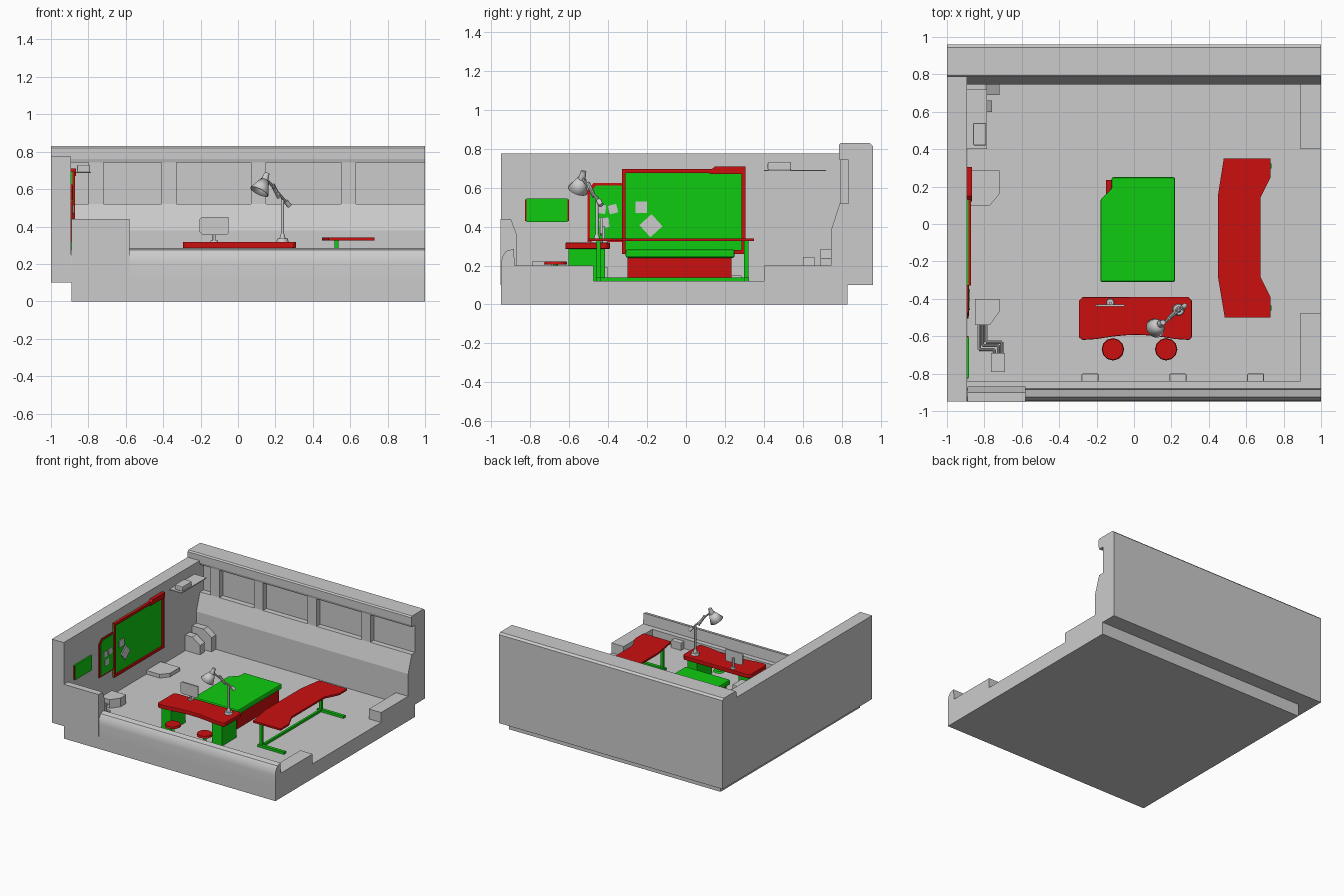
import bpy, bmesh, math
from mathutils import Vector

cube = bpy.data.objects.get("Cube")
if cube:
    bpy.data.objects.remove(cube, do_unlink=True)


def material(name, color):
    m = bpy.data.materials.new(name)
    m.use_nodes = True
    m.diffuse_color = (*color, 1)
    m.node_tree.nodes["Principled BSDF"].inputs["Base Color"].default_value = (*color, 1)
    return m


GREY = material("plain grey", (0.6, 0.6, 0.6))
RED = material("red", (0.6, 0.005, 0.005))
GREEN = material("green", (0.005, 0.6, 0.005))


def finish(name, bm, mat, bevel=0, smooth=False):
    bmesh.ops.recalc_face_normals(bm, faces=bm.faces)
    me = bpy.data.meshes.new(name)
    bm.to_mesh(me)
    bm.free()
    me.materials.append(mat)
    ob = bpy.data.objects.new(name, me)
    bpy.context.collection.objects.link(ob)
    if bevel:
        mod = ob.modifiers.new("Bevel", 'BEVEL')
        mod.width, mod.segments = bevel, 2
    if smooth:
        bpy.ops.object.select_all(action='DESELECT')
        ob.select_set(True)
        bpy.context.view_layer.objects.active = ob
        bpy.ops.object.shade_smooth_by_angle(angle=math.radians(40))
    return ob


def prism(name, pts, lo, hi, mat, axis='Z', bevel=0, smooth=False):
    """Extrude an outline: (x, y) along Z, (y, z) along X, (x, z) along Y."""
    place = {'Z': lambda a, b, c: (a, b, c), 'X': lambda a, b, c: (c, a, b),
             'Y': lambda a, b, c: (a, c, b)}[axis]
    bm = bmesh.new()
    face = bm.faces.new([bm.verts.new(place(a, b, lo)) for a, b in pts])
    ext = bmesh.ops.extrude_face_region(bm, geom=[face])
    moved = [v for v in ext['geom'] if isinstance(v, bmesh.types.BMVert)]
    bmesh.ops.translate(bm, verts=moved, vec=place(0, 0, hi - lo))
    return finish(name, bm, mat, bevel, smooth)


def box(name, x, y, z, mat, bevel=0):
    return prism(name, [(x[0], y[0]), (x[1], y[0]), (x[1], y[1]), (x[0], y[1])],
                 z[0], z[1], mat, 'Z', bevel)


def rod(name, a, b, r1, r2, mat, sides=12, caps=True):
    a, b = Vector(a), Vector(b)
    bm = bmesh.new()
    bmesh.ops.create_cone(bm, cap_ends=caps, segments=sides, radius1=r1, radius2=r2,
                          depth=(b - a).length)
    rot = (b - a).to_track_quat('Z', 'Y').to_matrix()
    for v in bm.verts:
        v.co = rot @ v.co + (a + b) / 2
    return finish(name, bm, mat, 0, True)


# Room shell
FLOOR = 0.12
box("floor", (-0.89, 1), (-0.95, 0.83), (0, FLOOR), GREY)
box("left_wall", (-1, -0.893), (-0.95, 0.8), (0.1, 0.775), GREY)
prism("back_wall", [(0.745, 0.1), (0.745, 0.38), (0.79, 0.52), (0.835, 0.52), (0.835, 0.742),
                    (0.79, 0.742), (0.785, 0.76), (0.785, 0.82), (0.795, 0.83), (0.945, 0.83),
                    (0.96, 0.815), (0.96, 0.1)], -1, 1, GREY, 'X')
for i, (a, b) in enumerate([(-1, -0.893), (-0.8, -0.72), (-0.41, -0.33),
                            (0.07, 0.15), (0.55, 0.63)]):
    box(f"window_pillar_{i}", (a, b), (0.79, 0.84), (0.515, 0.747), GREY)
prism("front_wall", [(-0.95, 0.1), (-0.95, 0.2), (-0.945, 0.245), (-0.925, 0.275),
                     (-0.885, 0.285), (-0.88, 0.2), (-0.84, 0.2), (-0.84, 0.1)],
      -0.9, 1, GREY, 'X', smooth=True)
prism("corner_block", [(-0.953, 0.1), (-0.953, 0.44), (-0.9, 0.44), (-0.87, 0.36), (-0.87, 0.1)],
      -0.89, -0.58, GREY, 'X')
box("front_right_block", (0.89, 1), (-0.9, -0.475), (0.1, 0.2), GREY)
box("back_right_block", (0.89, 1), (0.4, 0.76), (0.1, 0.2), GREY)
for i, x in enumerate((-0.235, 0.235, 0.65)):
    box(f"front_wall_unit_{i}", (x - 0.045, x + 0.045), (-0.85, -0.8), (0.11, 0.18), GREY, 0.005)

# Units along the left wall
for i, (y, x, z) in enumerate([(0.69, -0.72, 0.285), (0.6, -0.76, 0.245)]):
    prism(f"corner_unit_{i}", [(-0.9, 0.11), (x, 0.11), (x, z - 0.05), (x - 0.07, z), (-0.9, z)],
          y, y + 0.06, GREY, 'Y')
prism("floor_pad", [(-0.89, 0.1), (-0.77, 0.1), (-0.72, 0.16), (-0.72, 0.285), (-0.89, 0.285)],
      0.11, 0.15, GREY)
prism("pipe_cabinet", [(-0.85, -0.54), (-0.77, -0.54), (-0.72, -0.47), (-0.72, -0.4), (-0.85, -0.4)],
      0.11, 0.19, GREY)
box("pipe_end_unit", (-0.765, -0.69), (-0.79, -0.69), (0.11, 0.22), GREY)
for i in range(3):
    o = 0.02 * i
    path = [(-0.83 + o, -0.53), (-0.83 + o, -0.67 + o), (-0.745 + o, -0.67 + o), (-0.745 + o, -0.7)]
    for j in range(3):
        rod(f"pipe_{i}_{j}", (*path[j], 0.15), (*path[j + 1], 0.15), 0.008, 0.008, GREY, 8)
box("wall_shelf", (-0.9, -0.785), (0.4, 0.72), (0.685, 0.692), GREY)
box("shelf_box", (-0.86, -0.79), (0.42, 0.54), (0.69, 0.73), GREY, 0.006)

# Wall boards
WALL = -0.9


def board(name, y, z, rim, depth):
    box(name + "_panel", (WALL, -0.884), y, z, GREEN)
    for i, (ya, yb) in enumerate([(y[0], y[0] + rim), (y[1] - rim, y[1])]):
        box(f"{name}_side_rim_{i}", (WALL, depth), (ya, yb), z, RED)
    for i, (za, zb) in enumerate([(z[0], z[0] + rim), (z[1] - rim, z[1])]):
        box(f"{name}_rim_{i}", (WALL, depth), y, (za, zb), RED)


board("main_board", (-0.33, 0.305), (0.26, 0.695), 0.02, -0.872)
prism("main_board_tab", [(0.12, 0.685), (0.15, 0.71), (0.305, 0.71), (0.305, 0.67), (0.12, 0.67)],
      WALL, -0.865, RED, 'X')
for n, g, x, m in (("rim", 0, -0.886, RED), ("panel", 0.013, -0.882, GREEN)):
    prism("side_board_" + n, [(-0.505 + g, 0.32 + g), (-0.505 + g, 0.59 - g), (-0.475 + g, 0.625 - g),
                              (-0.32, 0.625 - g), (-0.32, 0.32 + g)], WALL, x, m, 'X')
box("small_board", (WALL, -0.885), (-0.827, -0.6), (0.43, 0.54), RED)
box("small_board_panel", (WALL, -0.881), (-0.82, -0.608), (0.425, 0.545), GREEN)

# Pinned papers
for i, (y, z, s, turn) in enumerate([(-0.18, 0.405, 0.085, 42), (-0.23, 0.5, 0.06, 0),
                                     (-0.375, 0.49, 0.045, 15), (-0.435, 0.49, 0.045, -8),
                                     (-0.42, 0.42, 0.05, 5)]):
    c = [math.radians(turn + 45 + 90 * k) for k in range(4)]
    prism(f"paper_{i}", [(y + s * 0.7 * math.cos(t), z + s * 0.7 * math.sin(t)) for t in c],
          -0.885, -0.877, GREY, 'X')

# Central table
prism("central_table_top", [(-0.18, -0.31), (0.22, -0.31), (0.22, 0.25), (-0.12, 0.25),
                            (-0.12, 0.19), (-0.18, 0.13)], 0.24, 0.283, GREEN, bevel=0.01)
box("central_table_base", (-0.15, 0.2), (-0.3, 0.235), (0.11, 0.245), RED)

# Desk with curved front edge
front = [(-0.2 + 0.42 * t / 8, -0.615 + 0.022 * math.sin(math.pi * t / 8)) for t in range(9)]
prism("desk_top", [(-0.275, -0.62), *front, (0.295, -0.62), (0.31, -0.605), (0.31, -0.41),
                   (0.29, -0.39), (-0.275, -0.39), (-0.295, -0.41), (-0.295, -0.605)],
      0.285, 0.318, RED, bevel=0.005)
for i, x in enumerate((-0.22, 0.235)):
    box(f"desk_pedestal_{i}", (x - 0.045, x + 0.045), (-0.605, -0.415), (0.11, 0.288), GREEN, 0.005)

# Stools
for i, x in enumerate((-0.113, 0.172)):
    rod(f"stool_seat_{i}", (x, -0.67, 0.205), (x, -0.67, 0.221), 0.06, 0.056, RED, 12)
    rod(f"stool_post_{i}", (x, -0.67, 0.13), (x, -0.67, 0.207), 0.012, 0.012, GREEN, 10)
    rod(f"stool_foot_{i}", (x, -0.67, 0.118), (x, -0.67, 0.132), 0.045, 0.035, GREEN, 12)

# Long side table
prism("long_table_top", [(0.485, -0.5), (0.73, -0.5), (0.73, -0.39), (0.675, -0.28), (0.675, 0.14),
                         (0.73, 0.25), (0.73, 0.35), (0.48, 0.35), (0.45, 0.16), (0.45, -0.29)],
      0.325, 0.34, RED)
for i, y in enumerate((-0.45, 0.31)):
    box(f"long_table_post_{i}", (0.515, 0.537), (y - 0.011, y + 0.011), (0.12, 0.33), GREEN)
    box(f"long_table_foot_{i}", (0.5, 0.735), (y - 0.013, y + 0.013), (0.119, 0.139), GREEN)
box("long_table_beam", (0.517, 0.535), (-0.45, 0.31), (0.12, 0.138), GREEN)

# Monitor
prism("monitor", [(-0.19, 0.355), (-0.06, 0.355), (-0.05, 0.365), (-0.05, 0.45), (-0.195, 0.45),
                  (-0.205, 0.44), (-0.205, 0.37)], -0.442, -0.43, GREY, 'Y')
rod("monitor_stand", (-0.127, -0.423, 0.32), (-0.127, -0.423, 0.4), 0.008, 0.008, GREY)
rod("monitor_foot", (-0.127, -0.42, 0.316), (-0.127, -0.42, 0.326), 0.022, 0.018, GREY)

# Desk lamp
elbow, head = (0.275, -0.435, 0.51), (0.16, -0.53, 0.645)
rod("lamp_base", (0.238, -0.458, 0.316), (0.238, -0.458, 0.335), 0.033, 0.028, GREY, 16)
rod("lamp_collar", (0.238, -0.458, 0.335), (0.238, -0.458, 0.36), 0.016, 0.01, GREY)
rod("lamp_post", (0.238, -0.458, 0.34), (0.238, -0.458, 0.555), 0.008, 0.008, GREY)
rod("lamp_arm", elbow, head, 0.007, 0.007, GREY, 8)
rod("lamp_arm_spring", (0.22, -0.472, 0.555), (0.185, -0.505, 0.625), 0.011, 0.011, GREY, 8)
rod("lamp_counterweight", elbow, (0.255, -0.45, 0.535), 0.013, 0.013, GREY, 10)
shade = rod("lamp_shade", (0.113, -0.557, 0.585), (0.143, -0.535, 0.645), 0.05, 0.02, GREY, 20, False)
solid = shade.modifiers.new("Thickness", 'SOLIDIFY')
solid.thickness = 0.004
rod("lamp_socket", (0.14, -0.537, 0.64), (0.155, -0.526, 0.685), 0.02, 0.014, GREY, 12)
